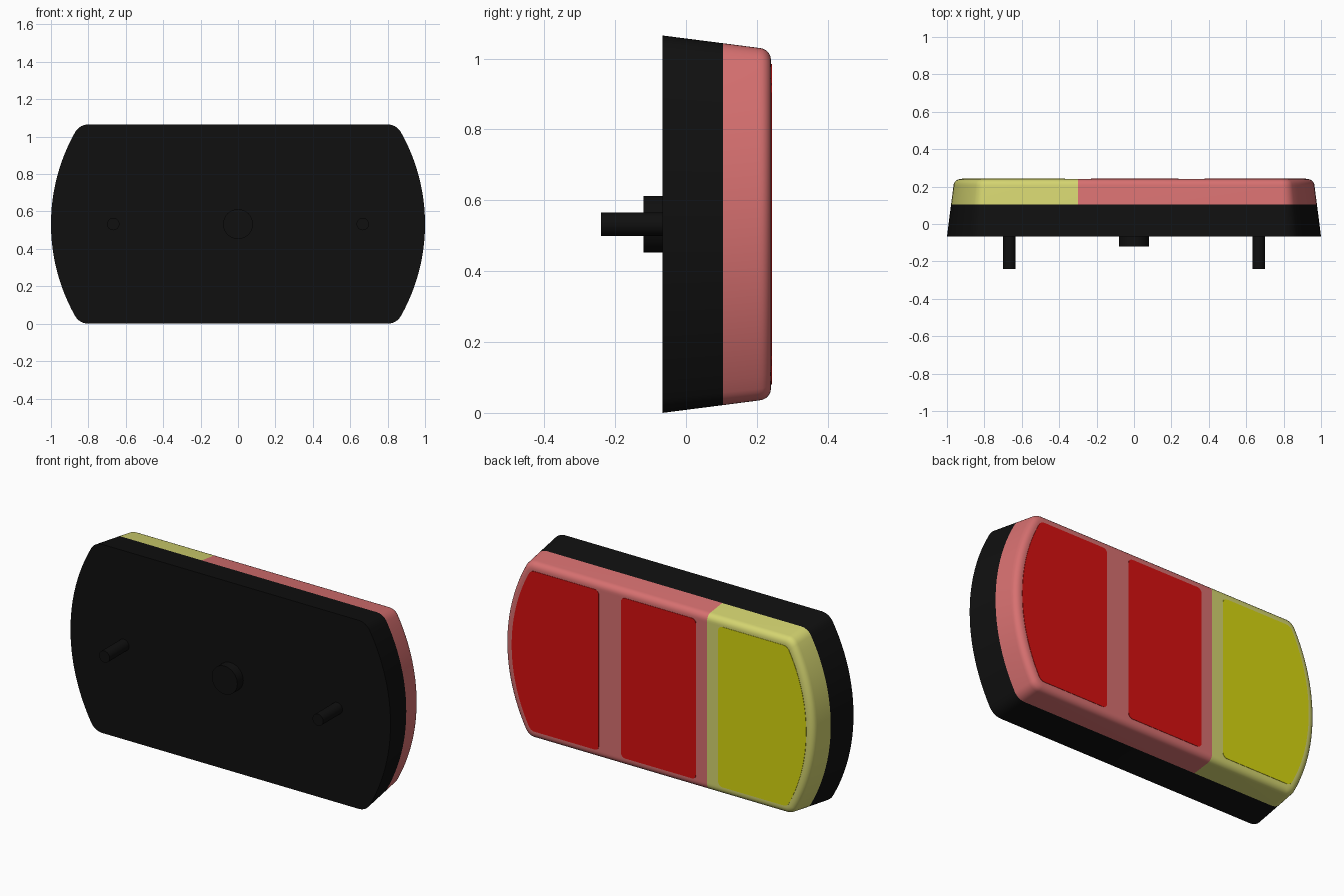
import bpy, bmesh, math
from mathutils import Vector

if "Cube" in bpy.data.objects:
    bpy.data.objects.remove(bpy.data.objects["Cube"])

MID = 0.5325      # half height, also the centre height
SPLIT = -0.3      # seam between the two lenses
FACE_Y = 0.24     # outer lens face


def material(name, rgb):
    m = bpy.data.materials.new(name)
    m.diffuse_color = (*rgb, 1)
    m.use_nodes = True
    m.node_tree.nodes["Principled BSDF"].inputs["Base Color"].default_value = m.diffuse_color
    return m


BLACK = material("black plastic", (0.005, 0.005, 0.005))
PALE_RED = material("pale red lens", (0.68, 0.163, 0.163))
RED = material("red pane", (0.68, 0.005, 0.005))
PALE_YELLOW = material("pale yellow lens", (0.66, 0.66, 0.163))
YELLOW = material("yellow pane", (0.68, 0.68, 0.005))


def outline(off):
    """Flat top and bottom, bowed ends and rounded corners, shrunk by off."""
    R, h, r = 1 - off, MID - off, 0.08 - 0.5 * off
    cz = h - r
    cx = math.sqrt((R - r) ** 2 - cz ** 2)
    a = math.atan2(cz, cx)
    side = [(R * math.cos(t), R * math.sin(t))
            for t in (a * (i / 12 - 1) for i in range(25))]
    corner = [(cx + r * math.cos(t), cz + r * math.sin(t))
              for t in (a + (math.pi / 2 - a) * i / 6 for i in range(1, 7))]
    right = [(x, -z) for x, z in reversed(corner)] + side + corner
    return right + [(-x, -z) for x, z in right]


def loft(profile, cap_start):
    """Skin outlines through (y, inset) steps."""
    bm = bmesh.new()
    rings = [[bm.verts.new((x, y, z + MID)) for x, z in outline(off)]
             for y, off in profile]
    n = len(rings[0])
    for a, b in zip(rings, rings[1:]):
        for i in range(n):
            j = (i + 1) % n
            bm.faces.new((a[i], a[j], b[j], b[i]))
    bm.faces.new(rings[-1])
    if cap_start:
        bm.faces.new(rings[0])
    bmesh.ops.recalc_face_normals(bm, faces=bm.faces)
    return bm


def clip(bm, x, keep_right):
    """Remove everything on one side of x."""
    bmesh.ops.bisect_plane(bm, geom=bm.verts[:] + bm.edges[:] + bm.faces[:],
                           plane_co=(x, 0, 0), plane_no=(1, 0, 0),
                           clear_inner=keep_right, clear_outer=not keep_right)


def finish(bm, name, mat):
    me = bpy.data.meshes.new(name)
    bm.to_mesh(me)
    bm.free()
    me.materials.append(mat)
    ob = bpy.data.objects.new(name, me)
    bpy.context.collection.objects.link(ob)
    bpy.ops.object.select_all(action='DESELECT')
    ob.select_set(True)
    bpy.context.view_layer.objects.active = ob
    bpy.ops.object.shade_smooth_by_angle(angle=math.radians(30))


# Tapered housing
finish(loft([(-0.067, 0), (0.105, 0.022)], True), "housing", BLACK)

# Two lenses with a rounded rim, split at the seam
rim = [(FACE_Y - 0.035 + 0.035 * math.sin(t), 0.07 - 0.035 * math.cos(t))
       for t in (math.pi / 2 * i / 5 for i in range(6))]
for name, mat, right in (("red_lens", PALE_RED, True),
                         ("yellow_lens", PALE_YELLOW, False)):
    bm = loft([(0.105, 0.022)] + rim + [(FACE_Y, 0.08)], False)
    # The end cap must survive the cut as a closed half
    clip(bm, SPLIT, right)
    finish(bm, name, mat)

# Thin coloured panes on the lens face
for name, mat, x0, x1 in (("outer_red_pane", RED, 0.376, 1),
                          ("inner_red_pane", RED, -0.231, 0.237),
                          ("yellow_pane", YELLOW, -1, -0.37)):
    bm = bmesh.new()
    bm.faces.new([bm.verts.new((x, FACE_Y + 0.002, z + MID))
                  for x, z in outline(0.08)])
    cuts = [x for x in (x0, x1) if abs(x) < 1]
    if x0 > -1:
        clip(bm, x0, True)
    if x1 < 1:
        clip(bm, x1, False)
    corners = [v for v in bm.verts
               if any(abs(v.co.x - c) < 1e-4 for c in cuts)]
    bmesh.ops.bevel(bm, geom=corners, offset=0.025, segments=4,
                    profile=0.5, affect='VERTICES')
    ext = bmesh.ops.extrude_face_region(bm, geom=bm.faces[:])
    bmesh.ops.translate(bm, vec=Vector((0, -0.004, 0)),
                        verts=[g for g in ext["geom"]
                               if isinstance(g, bmesh.types.BMVert)])
    bmesh.ops.recalc_face_normals(bm, faces=bm.faces)
    finish(bm, name, mat)

# Mounting studs and cable boss on the mounting side
for name, x, r, y0 in (("left_stud", -0.667, 0.033, -0.24),
                       ("right_stud", 0.667, 0.033, -0.24),
                       ("cable_boss", 0, 0.08, -0.12)):
    bm = bmesh.new()
    depth = -0.06 - y0
    bmesh.ops.create_cone(bm, cap_ends=True, segments=32, radius1=r,
                          radius2=r, depth=depth)
    for v in bm.verts:
        v.co = Vector((x + v.co.x, y0 + depth / 2 + v.co.z, MID - v.co.y))
    bmesh.ops.recalc_face_normals(bm, faces=bm.faces)
    finish(bm, name, BLACK)
